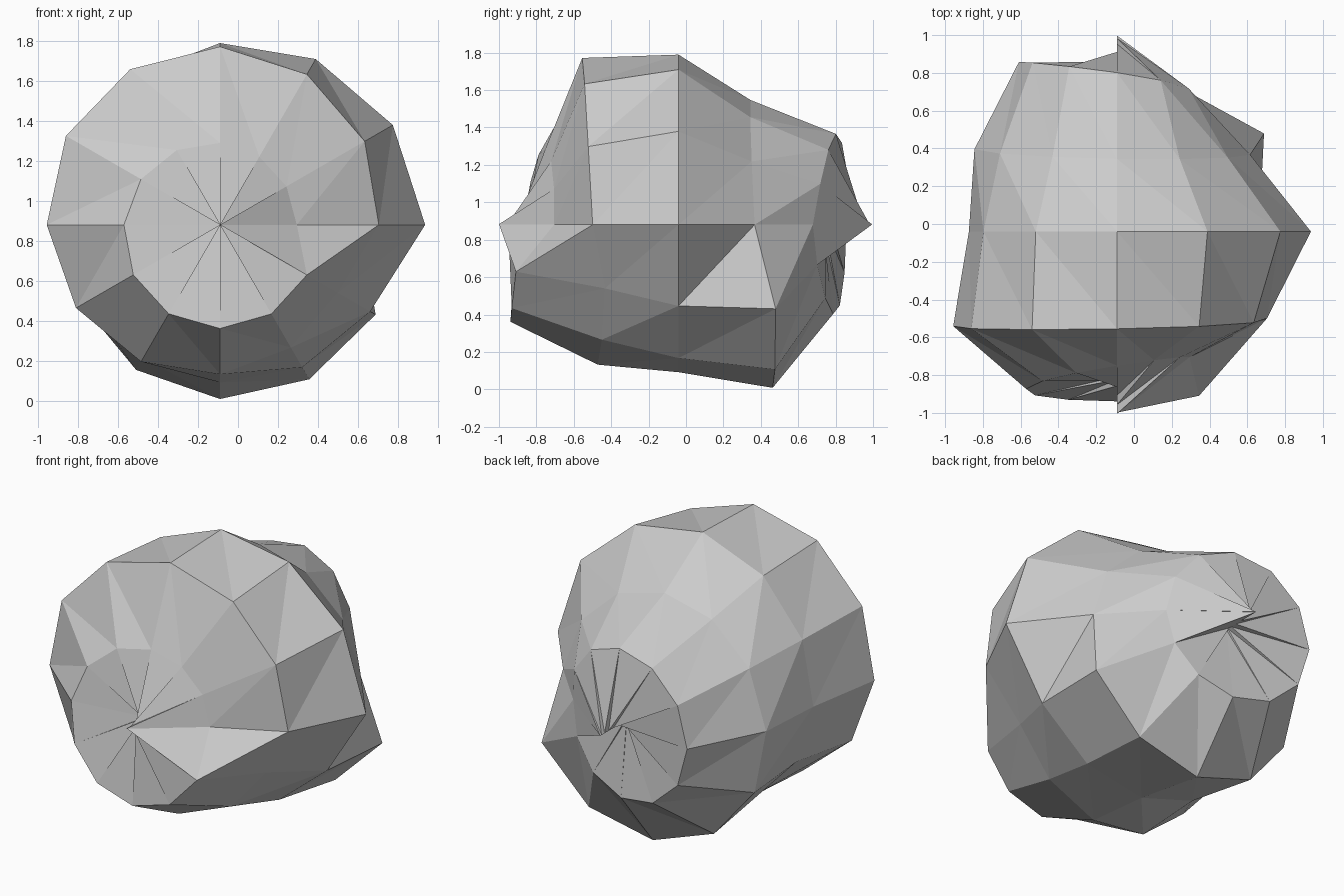
import bpy
import bmesh
from math import sin, cos, pi

if "Cube" in bpy.data.objects:
    bpy.data.objects.remove(bpy.data.objects["Cube"])

SEGMENTS, RINGS = 12, 6
CENTRE = (-0.09, -0.04, 0.88)


def radius(n):
    # one wave running around the rings gives the lumpy surface
    return 0.902 + 0.136 * cos(0.368 * n - 0.27)


def point(ring, seg):
    r = radius(ring * SEGMENTS + seg)
    polar, turn = pi * ring / RINGS, 2 * pi * seg / SEGMENTS
    return (CENTRE[0] + r * sin(polar) * cos(turn),
            CENTRE[1] + r * cos(polar),
            CENTRE[2] + r * sin(polar) * sin(turn))


# boulder: rings run from the back pole to the front pole
bm = bmesh.new()
grid = [[bm.verts.new(point(i, j)) for j in range(SEGMENTS)]
        for i in range(RINGS + 1)]
for back, front in zip(grid, grid[1:]):
    for j in range(SEGMENTS):
        k = (j + 1) % SEGMENTS
        bm.faces.new((back[j], back[k], front[j]))
        bm.faces.new((back[k], front[k], front[j]))

mesh = bpy.data.meshes.new("boulder")
bm.to_mesh(mesh)
bm.free()
boulder = bpy.data.objects.new("boulder", mesh)
bpy.context.collection.objects.link(boulder)
